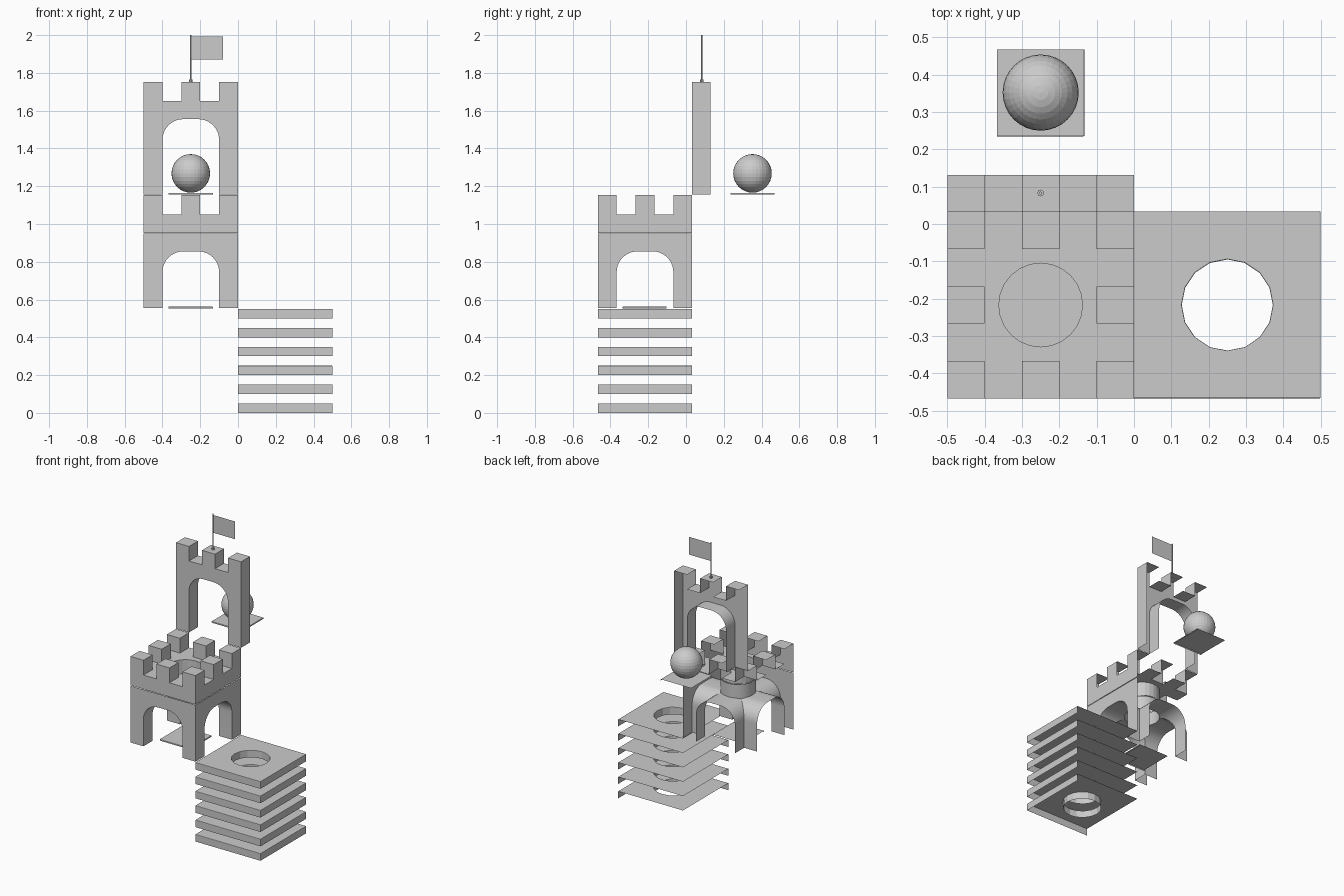
import bpy, bmesh, math
from mathutils import Vector, Matrix

if "Cube" in bpy.data.objects:
    bpy.data.objects.remove(bpy.data.objects["Cube"])

YF, YB = -0.467, 0.033          # front and back of the large blocks
CY = (YF + YB) / 2
OFF = (Vector((0, 1, 0)), Vector((-1, 0, 0)), Vector((0, 0, -1)))  # open sides


def make(name, bm):
    bmesh.ops.recalc_face_normals(bm, faces=bm.faces)
    me = bpy.data.meshes.new(name)
    bm.to_mesh(me)
    bm.free()
    ob = bpy.data.objects.new(name, me)
    bpy.context.collection.objects.link(ob)
    return ob


def prism(name, pts, a, b, along_x=False):
    # outline (u, z) pushed from a to b along y or x
    bm = bmesh.new()
    co = (lambda u, z, t: (t, u, z)) if along_x else (lambda u, z, t: (u, t, z))
    r0 = [bm.verts.new(co(u, z, a)) for u, z in pts]
    r1 = [bm.verts.new(co(u, z, b)) for u, z in pts]
    bm.faces.new(r0)
    bm.faces.new(r1[::-1])
    n = len(pts)
    for i in range(n):
        j = (i + 1) % n
        bm.faces.new((r0[i], r0[j], r1[j], r1[i]))
    return make(name, bm)


def box(name, x0, x1, y0, y1, z0, z1):
    return prism(name, [(x0, z0), (x1, z0), (x1, z1), (x0, z1)], y0, y1)


def rod(name, x, y, z0, z1, r, n):
    bm = bmesh.new()
    bmesh.ops.create_cone(bm, cap_ends=True, segments=n, radius1=r, radius2=r, depth=z1 - z0,
                          matrix=Matrix.Translation((x, y, (z0 + z1) / 2)))
    return make(name, bm)


def arch(c, z0, z1, half=0.15, r=0.11, n=10):
    # opening outline, up the left, over and down the right
    pts = [(c - half, z0)]
    for k, s in ((1, math.pi), (-1, math.pi / 2)):
        for i in range(n + 1):
            t = s - i * math.pi / 2 / n
            pts.append((c - k * (half - r) + r * math.cos(t), z1 - r + r * math.sin(t)))
    return pts + [(c + half, z0)]


def cut(ob, cutters):
    for c in cutters:
        c.hide_render = True
        m = ob.modifiers.new("cut", 'BOOLEAN')
        m.operation, m.solver, m.object = 'DIFFERENCE', 'EXACT', c
    dg = bpy.context.evaluated_depsgraph_get()
    dg.update()
    me = bpy.data.meshes.new_from_object(ob.evaluated_get(dg))
    ob.modifiers.clear()
    ob.data = me
    for c in cutters:
        bpy.data.objects.remove(c)


def strip(ob, keep=lambda c: False, extra=lambda c: False):
    # remove the back, left and lower faces, as each block is an open shell
    bm = bmesh.new()
    bm.from_mesh(ob.data)
    bm.normal_update()
    dead = []
    for f in bm.faces:
        c = f.calc_center_median()
        if extra(c) or (any(f.normal.dot(d) > 0.99 for d in OFF) and not keep(c)):
            dead.append(f)
    bmesh.ops.delete(bm, geom=dead, context='FACES')
    bm.to_mesh(ob.data)
    bm.free()


def soften(ob, w=0.003):
    m = ob.modifiers.new("bevel", 'BEVEL')
    m.width, m.segments, m.limit_method, m.angle_limit = w, 2, 'ANGLE', math.radians(60)


def smooth(ob):
    bpy.ops.object.select_all(action='DESELECT')
    ob.select_set(True)
    bpy.context.view_layer.objects.active = ob
    bpy.ops.object.shade_smooth_by_angle(angle=math.radians(30))


def near(x, r):
    return lambda c: math.hypot(c.x - x, c.y - CY) < r


# Stack of slabs, each with a round hole
for i in range(6):
    z = i * 0.1
    slab = box(f"slab_{i + 1}", 0, 0.5, YF, YB, z, z + 0.05)
    cut(slab, [rod("hole", 0.25, CY, z - 0.05, z + 0.1, 0.122, 16)])
    # only the hole wall lies at mid height inside the circle
    strip(slab, lambda c: near(0.25, 0.13)(c) and c.z > z + 0.01)
    soften(slab)

# Tower body: crossing arches leave four legs, open to a round shaft
body = box("tower_body", -0.5, 0, YF, YB, 0.555, 0.949)
cut(body, [prism("tunnel_y", arch(-0.25, 0.4, 0.855), -0.8, 0.3),
           prism("tunnel_x", arch(CY, 0.4, 0.855), -0.8, 0.3, True),
           rod("shaft", -0.25, CY, 0.7, 1.05, 0.112, 24)])
strip(body, lambda c: c.x > -0.499 and c.y < YB - 0.001 and c.z > 0.556,
      lambda c: c.z > 0.948)
smooth(body)

# Battlement floor with shaft hole
deck = box("battlement", -0.5, 0, YF, YB, 0.952, 1.05)
cut(deck, [rod("shaft", -0.25, CY, 0.8, 1.2, 0.112, 24)])
strip(deck, lambda c: near(-0.25, 0.12)(c) and c.z > 0.96)
cells = [(i, j) for i in (0, 2, 4) for j in (0, 2, 4) if (i, j) != (2, 2)]


def under_merlon(c):
    return c.z > 1.049 and (int((c.x + 0.5) * 10), int((c.y - YF) * 10)) in cells


bm = bmesh.new()
bm.from_mesh(deck.data)
for k in range(1, 5):
    for co, no in (((-0.5 + k * 0.1, 0, 0), (1, 0, 0)), ((0, YF + k * 0.1, 0), (0, 1, 0))):
        bmesh.ops.bisect_plane(bm, geom=bm.verts[:] + bm.edges[:] + bm.faces[:],
                               plane_co=co, plane_no=no)
bmesh.ops.delete(bm, geom=[f for f in bm.faces if under_merlon(f.calc_center_median())],
                 context='FACES')
bm.to_mesh(deck.data)
bm.free()

# Merlons round the edge
for i, j in cells:
    x, y = -0.5 + i * 0.1, YF + j * 0.1
    strip(box(f"merlon_{i}_{j}", x, x + 0.1, y, y + 0.1, 1.05, 1.153))

# Tall upper gate with three merlons
top = [(0, 1.155), (0, 1.753), (-0.1, 1.753), (-0.1, 1.652), (-0.2, 1.652), (-0.2, 1.753),
       (-0.3, 1.753), (-0.3, 1.652), (-0.4, 1.652), (-0.4, 1.753), (-0.5, 1.753), (-0.5, 1.155)]
gate = prism("upper_gate", arch(-0.25, 1.155, 1.555) + top, YB, 0.131)
strip(gate, lambda c: abs(c.x + 0.25) < 0.155 and 1.16 < c.z < 1.56 and c.y < 0.13)
smooth(gate)

# Flag on its pole
rod("flag_pole", -0.25, 0.083, 1.75, 2.0, 0.004, 8)
rod("flag_pole_foot", -0.25, 0.083, 1.753, 1.765, 0.009, 8)
bm = bmesh.new()
bm.faces.new([bm.verts.new((x, 0.083, z)) for x, z in
              ((-0.25, 1.87), (-0.08, 1.87), (-0.08, 1.993), (-0.25, 1.993))])
make("flag", bm)

# Thin floor plates and the ball
for name, y, z in (("lower_plate", -0.335, 0.553), ("ball_plate", 0.235, 1.155)):
    plate = box(name, -0.367, -0.133, y, y + 0.233, z, z + 0.009)
    strip(plate)
    soften(plate, 0.002)
bm = bmesh.new()
bmesh.ops.create_uvsphere(bm, u_segments=32, v_segments=16, radius=0.102,
                          matrix=Matrix.Translation((-0.25, 0.352, 1.268)))
make("ball", bm)
